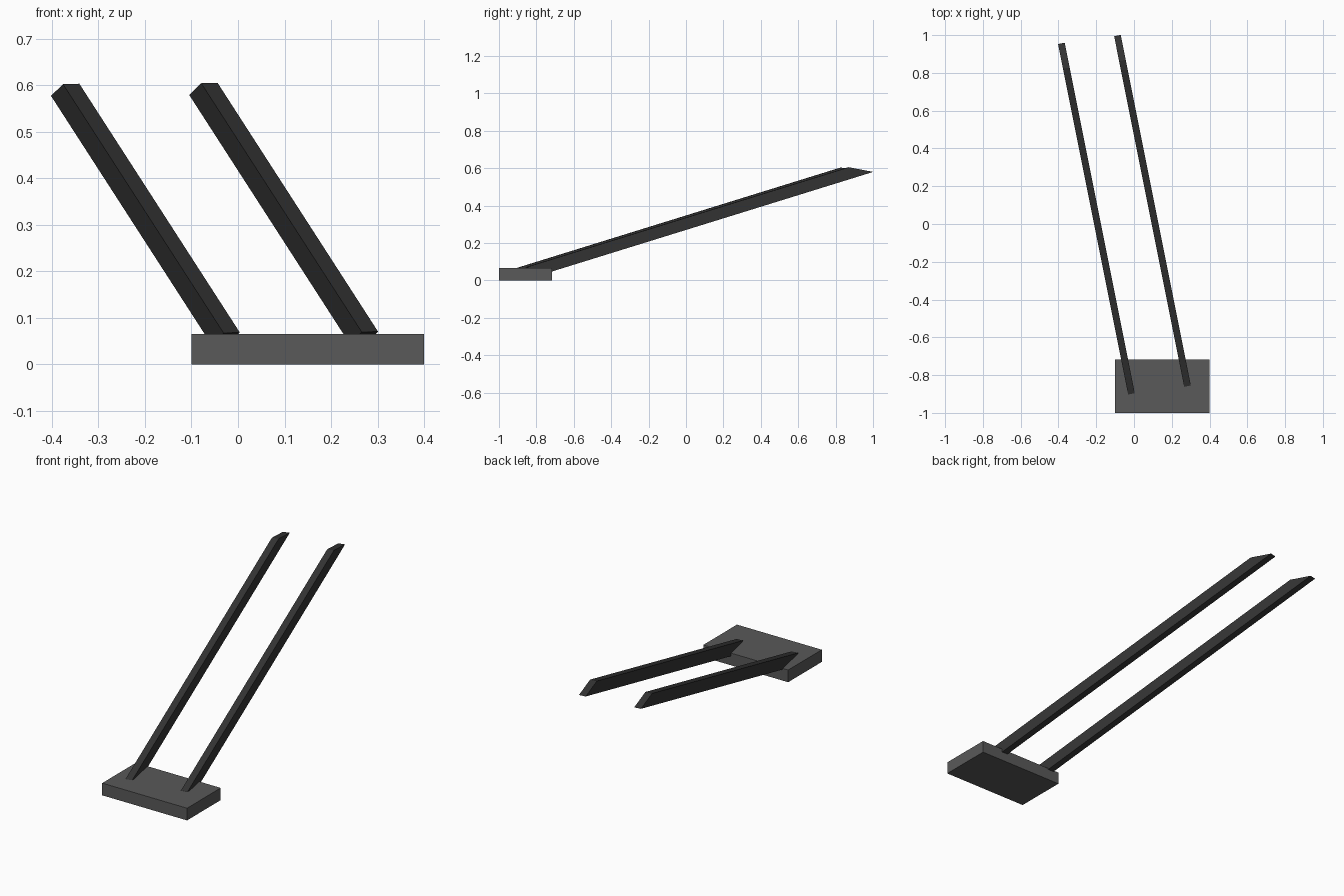
import bpy
from mathutils import Matrix, Vector

if "Cube" in bpy.data.objects:
    bpy.data.objects.remove(bpy.data.objects["Cube"])


def grey(name, v):
    mat = bpy.data.materials.new(name)
    mat.diffuse_color = (v, v, v, 1)
    mat.use_nodes = True
    mat.node_tree.nodes["Principled BSDF"].inputs["Base Color"].default_value = mat.diffuse_color
    return mat


def block(name, centre, a, b, c, mat):
    """Parallelepiped: a unit cube spanned by the edge vectors a, b, c."""
    bpy.ops.mesh.primitive_cube_add(size=1)
    ob = bpy.context.object
    ob.name = ob.data.name = name
    basis = Matrix((a, b, c)).transposed().to_4x4()
    ob.data.transform(Matrix.Translation(centre) @ basis)
    ob.data.materials.append(mat)
    return ob


base_mat = grey("base_grey", 0.10)
rail_mat = grey("rail_dark_grey", 0.035)

# Flat base slab
block("base", Vector((0.15, -0.8585, 0.0325)),
      Vector((0.5, 0, 0)), Vector((0, 0.283, 0)), Vector((0, 0, 0.065)), base_mat)

# Two parallel leaning rails with slanted ends
length = Vector((-0.2, 1, 0.31)) * 1.725
width = Vector((0.035, 0.007, 0.001))
depth = Vector((-0.026, 0.131, -0.025))      # slanted end cut, running down and back
tip = Vector((-0.402, 0.953, 0.577))         # lower left corner of the upper end
spacing = Vector((0.297, 0.041, 0.002))
for i, side in enumerate(("left", "right")):
    centre = tip + spacing * i + (width - depth - length) / 2
    block(side + "_rail", centre, width, length, -depth, rail_mat)
